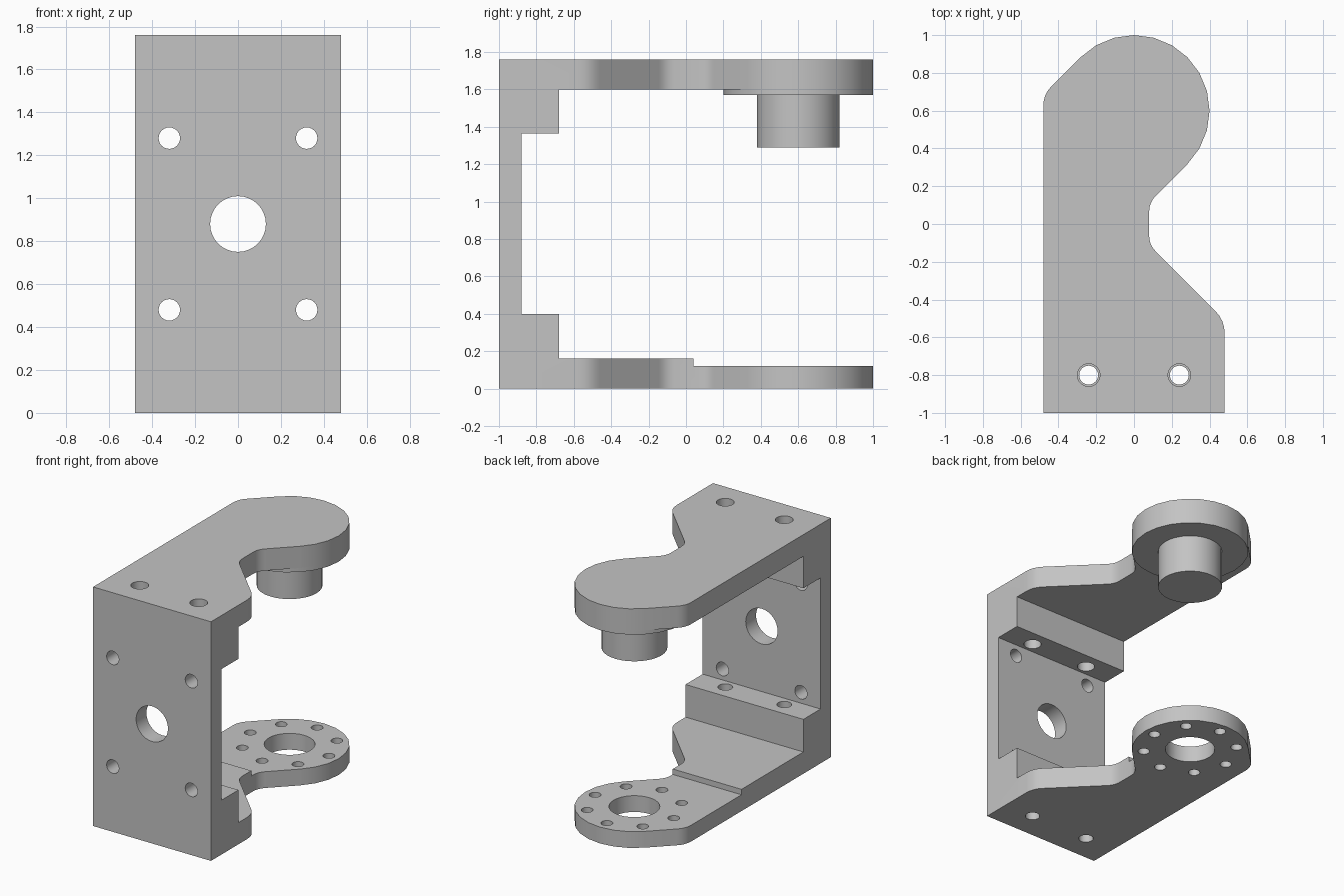
import bpy
import bmesh
from math import sin, cos, pi, radians
from mathutils import Matrix, Vector

cube = bpy.data.objects.get("Cube")
if cube:
    bpy.data.objects.remove(cube)

grey = bpy.data.materials.new("light grey metal")
grey.use_nodes = True
colour = (0.55, 0.55, 0.55, 1)
grey.diffuse_color = colour
grey.node_tree.nodes["Principled BSDF"].inputs["Base Color"].default_value = colour


def make_object(name, bm):
    bmesh.ops.recalc_face_normals(bm, faces=bm.faces)
    mesh = bpy.data.meshes.new(name)
    bm.to_mesh(mesh)
    bm.free()
    mesh.materials.append(grey)
    obj = bpy.data.objects.new(name, mesh)
    bpy.context.collection.objects.link(obj)
    return obj


def prism(name, points, direction):
    """Extrude a closed outline along a direction."""
    bm = bmesh.new()
    face = bm.faces.new([bm.verts.new(p) for p in points])
    result = bmesh.ops.extrude_face_region(bm, geom=[face])
    verts = [v for v in result["geom"] if isinstance(v, bmesh.types.BMVert)]
    bmesh.ops.translate(bm, verts=verts, vec=direction)
    return make_object(name, bm)


def add_cylinder(bm, centre, radius, depth, axis="z", sides=24):
    turn = Matrix.Rotation(pi / 2, 4, "X") if axis == "y" else Matrix()
    bmesh.ops.create_cone(bm, cap_ends=True, segments=sides, radius1=radius,
                          radius2=radius, depth=depth,
                          matrix=Matrix.Translation(centre) @ turn)


def fillet(before, corner, after, reach, steps=4):
    """Round a corner with a short quadratic curve."""
    a, c, b = Vector(before), Vector(corner), Vector(after)
    p, q = c + (a - c).normalized() * reach, c + (b - c).normalized() * reach
    ts = [i / steps for i in range(steps + 1)]
    return [tuple(p * (1 - t) ** 2 + c * 2 * t * (1 - t) + q * t * t) for t in ts]


def boolean(target, tool, operation):
    mod = target.modifiers.new(operation.lower(), "BOOLEAN")
    mod.operation = operation
    mod.solver = "EXACT"
    mod.object = tool
    bpy.context.view_layer.objects.active = target
    bpy.ops.object.modifier_apply(modifier=mod.name)
    bpy.data.objects.remove(tool)


# Plan outline: square base, waist on the left side, round head at the back
head_y, head_r = 0.6, 0.4
head = [(head_r * cos(radians(a)), head_y + head_r * sin(radians(a)))
        for a in range(-45, 136, 15)]
hip, waist_low, waist_high, shoulder = (0.48, -0.51), (0.08, -0.11), (0.08, 0.114), (-0.48, 0.686)
outline = [(-0.48, -1), (0.48, -1)]
outline += fillet((0.48, -1), hip, waist_low, 0.07)
outline += fillet(hip, waist_low, waist_high, 0.05)
outline += fillet(waist_low, waist_high, head[0], 0.05)
outline += head
outline += fillet(head[-1], shoulder, (-0.48, -1), 0.06)

# Side profile: wall, thick corner blocks and two arms, the lower one stepped
profile = [(-1.1, 0), (1.1, 0), (1.1, 0.12), (0.04, 0.12), (0.04, 0.16),
           (-0.68, 0.16), (-0.68, 0.4), (-0.88, 0.4), (-0.88, 1.365),
           (-0.68, 1.365), (-0.68, 1.6), (1.1, 1.6), (1.1, 1.76), (-1.1, 1.76)]
bracket = prism("bracket", [(-0.7, y, z) for y, z in profile], (1.4, 0, 0))
plan = prism("plan_cutter", [(x, y, -0.2) for x, y in outline], (0, 0, 2.2))
boolean(bracket, plan, "INTERSECT")

# Holes in the wall, corner blocks and lower head
bm = bmesh.new()
add_cylinder(bm, (0, -0.94, 0.88), 0.13, 0.3, "y", 32)
for x in (-0.32, 0.32):
    for z in (0.48, 1.28):
        add_cylinder(bm, (x, -0.94, z), 0.05, 0.3, "y")
for x in (-0.24, 0.24):
    add_cylinder(bm, (x, -0.8, 0.2), 0.05, 0.6)
    add_cylinder(bm, (x, -0.8, 1.56), 0.06, 0.6)
add_cylinder(bm, (0, head_y, 0.06), 0.17, 0.4, sides=32)
for i in range(8):
    a = i * pi / 4
    add_cylinder(bm, (0.32 * cos(a), head_y + 0.32 * sin(a), 0.06), 0.04, 0.4, sides=16)
boolean(bracket, make_object("hole_cutter", bm), "DIFFERENCE")

# Raised pad and pivot pin beneath the upper head
pad = prism("pivot_pad", [(head_r * cos(radians(a)), head_y + head_r * sin(radians(a)), 1.57)
                          for a in range(0, 360, 15)], (0, 0, 0.03))
bm = bmesh.new()
add_cylinder(bm, (0, head_y, 1.435), 0.22, 0.29, sides=32)
pin = make_object("pivot_pin", bm)

# Smooth the round walls, keep the edges crisp
bpy.ops.object.select_all(action="DESELECT")
for obj in (bracket, pad, pin):
    obj.select_set(True)
bpy.context.view_layer.objects.active = bracket
bpy.ops.object.shade_smooth_by_angle(angle=radians(30))
